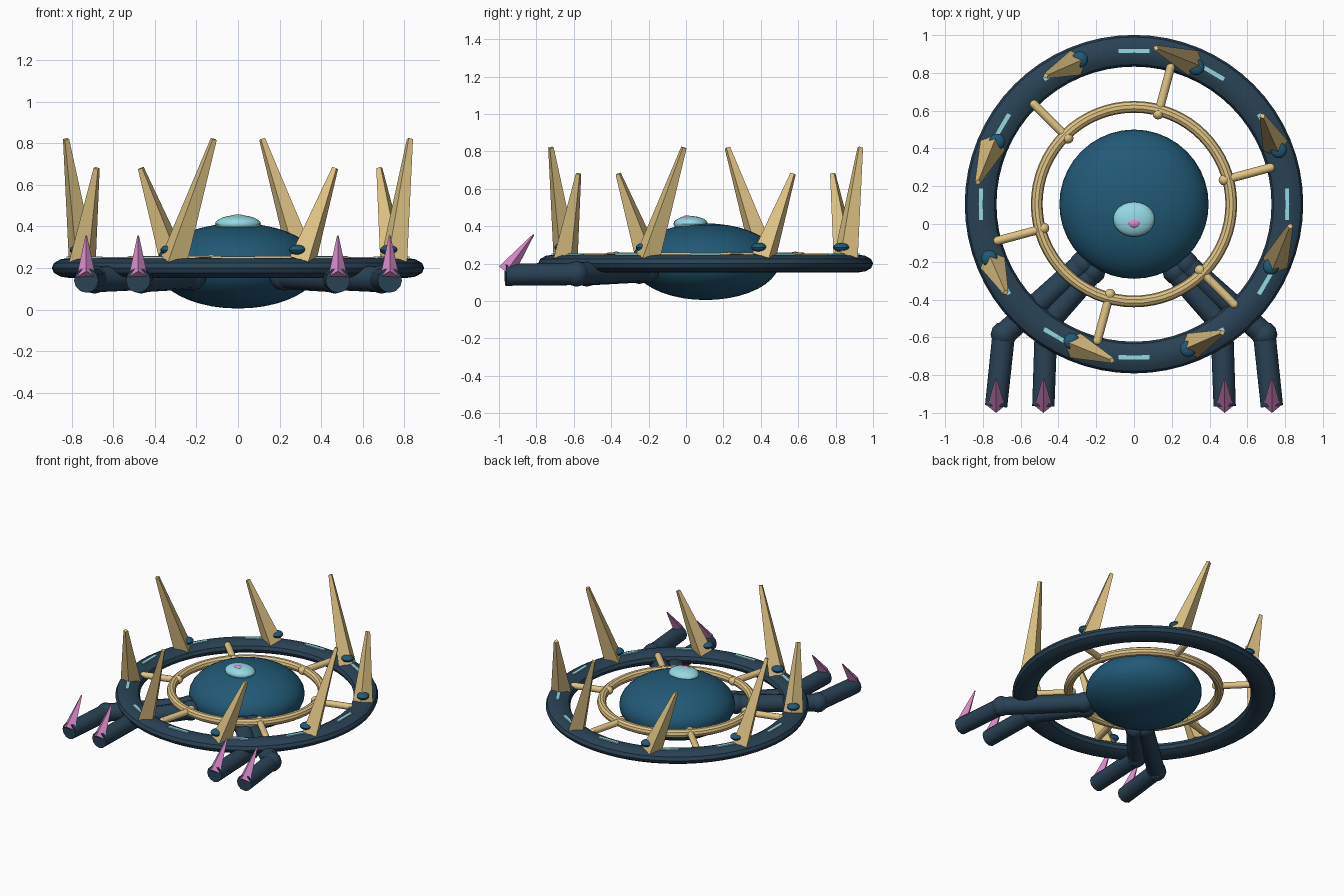
import bpy, bmesh
from math import cos, sin, pi, radians
from mathutils import Matrix, Vector

if "Cube" in bpy.data.objects:
    bpy.data.objects.remove(bpy.data.objects["Cube"])

CY = 0.105  # y of the hull centre


def mat(name, rgb):
    m = bpy.data.materials.new(name)
    m.diffuse_color = (*rgb, 1)
    m.use_nodes = True
    m.node_tree.nodes["Principled BSDF"].inputs["Base Color"].default_value = m.diffuse_color
    return m


NAVY = mat("navy", (0.022, 0.055, 0.09))
BLUE = mat("blue", (0.015, 0.10, 0.18))
GOLD = mat("gold", (0.74, 0.55, 0.23))
CYAN = mat("cyan", (0.30, 0.70, 0.78))
PINK = mat("pink", (0.70, 0.26, 0.60))


def finish(name, bm, m, smooth=True):
    me = bpy.data.meshes.new(name)
    bm.to_mesh(me)
    bm.free()
    ob = bpy.data.objects.new(name, me)
    bpy.context.collection.objects.link(ob)
    me.materials.append(m)
    if smooth:
        bpy.ops.object.select_all(action='DESELECT')
        ob.select_set(True)
        bpy.context.view_layer.objects.active = ob
        bpy.ops.object.shade_smooth_by_angle(angle=radians(35))
    return ob


def ball(bm, c, r, seg=16):
    bmesh.ops.create_uvsphere(bm, u_segments=seg, v_segments=max(6, seg // 2), radius=1,
                              matrix=Matrix.Translation(c) @ Matrix.Diagonal((*r, 1)))


def rod(bm, a, b, r1, r2, seg=12):
    a, b = Vector(a), Vector(b)
    z = (b - a).normalized()
    x = Vector((-z.y, z.x, 0)).normalized()  # keeps one ridge facing up
    y = z.cross(x)
    rot = Matrix((x, y, z)).transposed().to_4x4()
    bmesh.ops.create_cone(bm, cap_ends=True, segments=seg, radius1=r1, radius2=r2,
                          depth=(b - a).length,
                          matrix=Matrix.Translation((a + b) / 2) @ rot)


def polar(r, deg, z):
    return (r * cos(radians(deg)), CY + r * sin(radians(deg)), z)


def ring(name, major, rx, rz, z, m, n=64, k=12):
    bm = bmesh.new()
    loops = [[bm.verts.new(polar(major + rx * cos(2 * pi * j / k), 360 * i / n,
                                 z + rz * sin(2 * pi * j / k))) for j in range(k)]
             for i in range(n)]
    for i in range(n):
        p, q = loops[i], loops[(i + 1) % n]
        for j in range(k):
            bm.faces.new((p[j], q[j], q[(j + 1) % k], p[(j + 1) % k]))
    return finish(name, bm, m)


def single_ball(name, c, r, m, seg):
    bm = bmesh.new()
    ball(bm, c, r, seg)
    return finish(name, bm, m)


# Hull, top dome and its small lens
single_ball("hull", (0, CY, 0.21), (0.395, 0.395, 0.205), BLUE, 40)
single_ball("dome", (0, 0.025, 0.412), (0.11, 0.092, 0.042), CYAN, 24)
single_ball("dome_lens", (0, 0.005, 0.445), (0.035, 0.025, 0.013), PINK, 16)

# Rings
ring("outer_ring", 0.812, 0.084, 0.048, 0.20, NAVY)
ring("inner_ring", 0.515, 0.031, 0.031, 0.229, GOLD, k=10)

# Six spokes with rounded ends
bm = bmesh.new()
for i in range(6):
    a = 15 + 60 * i
    rod(bm, polar(0.49, a, 0.23), polar(0.75, a, 0.23), 0.023, 0.023)
    ball(bm, polar(0.495, a, 0.235), (0.03,) * 3, 12)
    ball(bm, polar(0.75, a, 0.23), (0.023,) * 3, 12)
finish("spokes", bm, GOLD)

# Twelve light strips on the outer ring
bm = bmesh.new()
for i in range(12):
    bmesh.ops.create_cube(bm, size=1, matrix=Matrix.Translation(polar(0.812, 30 * i, 0.245))
                          @ Matrix.Rotation(radians(30 * i), 4, 'Z')
                          @ Matrix.Diagonal((0.025, 0.165, 0.018, 1)))
finish("light_strips", bm, CYAN, False)

# Eight leaning spikes, alternately short and tall, with a bead at each foot
spikes, beads = bmesh.new(), bmesh.new()
for i in range(8):
    a = 22.5 + 45 * i
    tall = i % 2
    tip = polar(0.835 if tall else 0.825, a + (14.5 if tall else 12), 0.82 if tall else 0.68)
    rod(spikes, polar(0.81, a, 0.23), tip, 0.07, 0.016, 4)
    ball(beads, polar(0.797 if tall else 0.818, a - 2, 0.287), (0.043, 0.043, 0.024))
finish("spikes", spikes, GOLD, False)
finish("spike_beads", beads, BLUE)

# Two arms per side: shoulder, elbow and wrist points, then a claw
for side, s in (("right", 1), ("left", -1)):
    for part, sh, el, wr in (
            ("outer", (0.27, -0.21, 0.165), (0.69, -0.585, 0.145), (0.73, -0.965, 0.14)),
            ("inner", (0.22, -0.25, 0.16), (0.465, -0.53, 0.145), (0.48, -0.965, 0.14))):
        sh, el, wr = [Vector((p[0] * s, p[1], p[2])) for p in (sh, el, wr)]
        bm = bmesh.new()
        ball(bm, sh, (0.07,) * 3, 12)
        rod(bm, sh, el, 0.062, 0.062)
        ball(bm, el, (0.069,) * 3, 12)
        rod(bm, el, wr, 0.06, 0.059)
        finish(f"{side}_{part}_arm", bm, NAVY)
        bm = bmesh.new()
        rod(bm, (wr.x, -0.963, 0.157), (wr.x, -0.815, 0.355), 0.046, 0.004, 4)
        finish(f"{side}_{part}_claw", bm, PINK, False)
